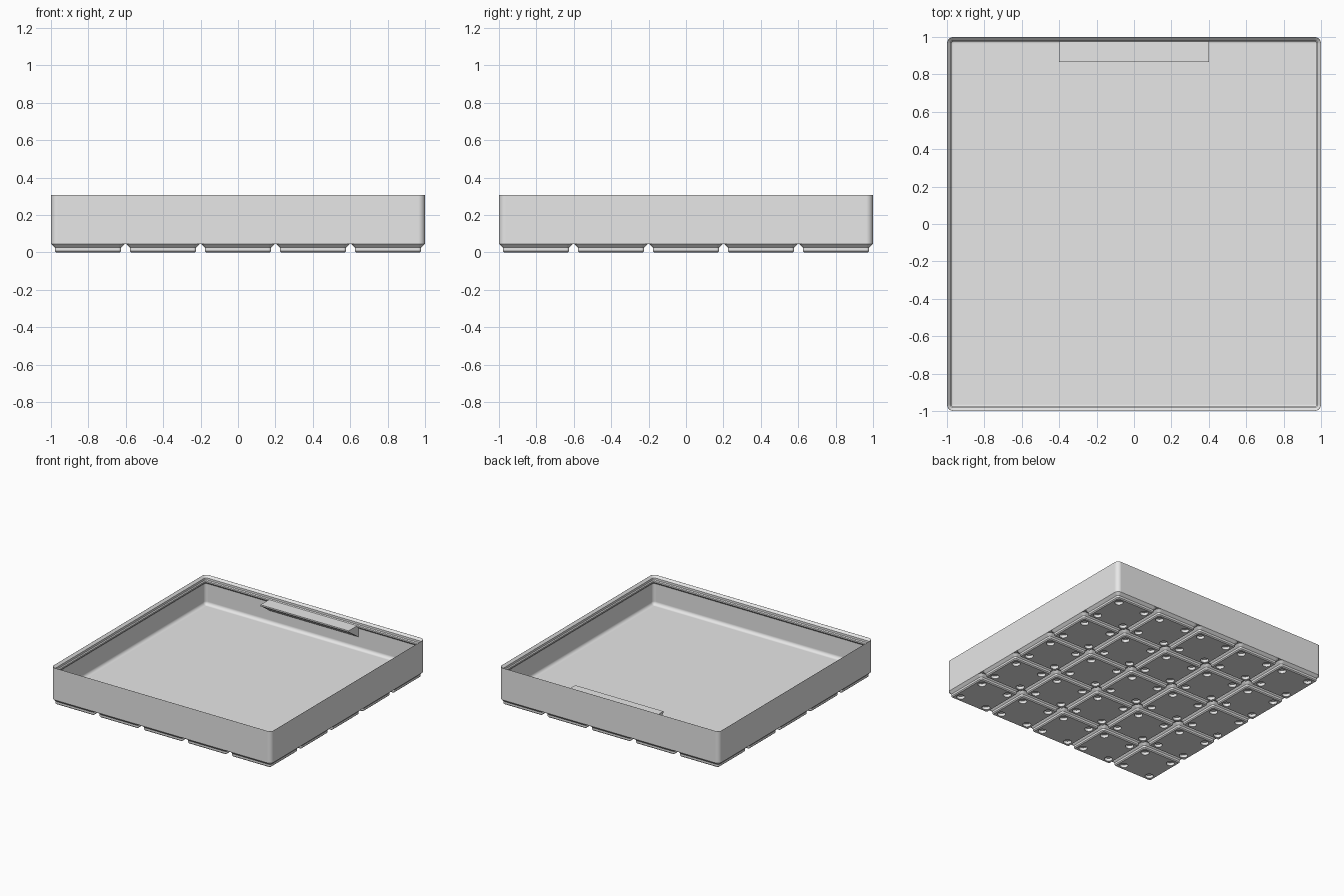
import bpy, bmesh, math
from mathutils import Matrix, Vector

cube = bpy.data.objects.get("Cube")
if cube:
    bpy.data.objects.remove(cube, do_unlink=True)

S = 2 / 209.5          # millimetres to scene units
HALF = 104.75          # half width of the tray
CELLS, PITCH = 5, 42

grey = bpy.data.materials.new("light grey plastic")
grey.use_nodes = True
grey.diffuse_color = (0.8, 0.8, 0.8, 1)
grey.node_tree.nodes["Principled BSDF"].inputs["Base Color"].default_value = (0.8, 0.8, 0.8, 1)


def make_object(name, bm):
    bmesh.ops.recalc_face_normals(bm, faces=bm.faces)
    bm.transform(Matrix.Scale(S, 4))
    mesh = bpy.data.meshes.new(name)
    bm.to_mesh(mesh)
    bm.free()
    obj = bpy.data.objects.new(name, mesh)
    bpy.context.collection.objects.link(obj)
    return obj


def activate(obj):
    bpy.ops.object.select_all(action='DESELECT')
    obj.select_set(True)
    bpy.context.view_layer.objects.active = obj


def finish(obj):
    obj.data.materials.clear()
    obj.data.materials.append(grey)
    activate(obj)
    bpy.ops.object.shade_smooth_by_angle(angle=math.radians(30))
    weighted = obj.modifiers.new("even shading", 'WEIGHTED_NORMAL')
    weighted.keep_sharp = True


def rounded_ring(bm, half, radius, z, steps=8):
    """Loop of vertices around a rounded square."""
    ring = []
    for corner in range(4):
        mid = math.radians(45 + 90 * corner)
        cx = math.copysign(half - radius, math.cos(mid))
        cy = math.copysign(half - radius, math.sin(mid))
        for i in range(steps + 1):
            a = mid + math.radians(90 * i / steps - 45)
            ring.append(bm.verts.new((cx + radius * math.cos(a), cy + radius * math.sin(a), z)))
    return ring


def loft(profile):
    """Skin a list of (half width, corner radius, height), capped at both ends."""
    bm = bmesh.new()
    rings = [rounded_ring(bm, *p) for p in profile]
    n = len(rings[0])
    for a, b in zip(rings, rings[1:]):
        for i in range(n):
            j = (i + 1) % n
            bm.faces.new((a[i], a[j], b[j], b[i]))
    bm.faces.new(rings[0])
    bm.faces.new(rings[-1])
    return bm


# Tray body: outer wall, stepped stacking lip, inner wall, floor fillet
FLOOR, WALL, FILLET = 7, 0.95, 2.8
section = [(0, 4.75), (0, 32.2), (0.1, 32.2), (1.9, 30.4), (1.9, 28.6),
           (2.6, 27.9), (2.6, 26.7), (WALL, 25.05)]
for k in range(7):
    a = math.radians(15 * k)
    section.append((WALL + FILLET * (1 - math.cos(a)), FLOOR + FILLET * (1 - math.sin(a))))
body = make_object("tray_body", loft(
    [(HALF - inset, max(3.75 - inset, 0.2), z) for inset, z in section]))
finish(body)

# One foot, with four round magnet recesses
foot = make_object("base_feet", loft([(17.8, 0.8, 0), (18.6, 1.6, 0.8), (18.6, 1.6, 2.6),
                                      (20.75, 3.75, 4.75), (20.5, 3.5, 4.9)]))
bm = bmesh.new()
for x in (-13, 13):
    for y in (-13, 13):
        bmesh.ops.create_cone(bm, cap_ends=True, segments=32, radius1=3.25, radius2=3.25,
                              depth=4.8, matrix=Matrix.Translation((x, y, 0)))
cutter = make_object("magnet_hole_cutter", bm)
cutter.hide_render = True
cut = foot.modifiers.new("magnet holes", 'BOOLEAN')
cut.operation, cut.solver, cut.object = 'DIFFERENCE', 'EXACT', cutter
activate(foot)
bpy.ops.object.modifier_apply(modifier=cut.name)
bpy.data.objects.remove(cutter, do_unlink=True)

# Repeat the foot over the grid
start = -PITCH * (CELLS - 1) / 2 * S
foot.location = (start, start, 0)
for axis in range(2):
    array = foot.modifiers.new("grid", 'ARRAY')
    array.count = CELLS
    array.use_relative_offset = False
    array.use_constant_offset = True
    step = Vector((0, 0, 0))
    step[axis] = PITCH * S
    array.constant_offset_displace = step
finish(foot)

# Label shelf on the back wall, with a sloping underside
back, front, top = HALF - 0.5, 90.6, 27.9
bm = bmesh.new()
ends = [[bm.verts.new((x, y, z)) for y, z in
         ((back, top), (front, top), (front, top - 1.2), (back, top - 10.5))]
        for x in (-PITCH, PITCH)]
for end in ends:
    bm.faces.new(end)
for i in range(4):
    j = (i + 1) % 4
    bm.faces.new((ends[0][i], ends[0][j], ends[1][j], ends[1][i]))
finish(make_object("label_shelf", bm))
